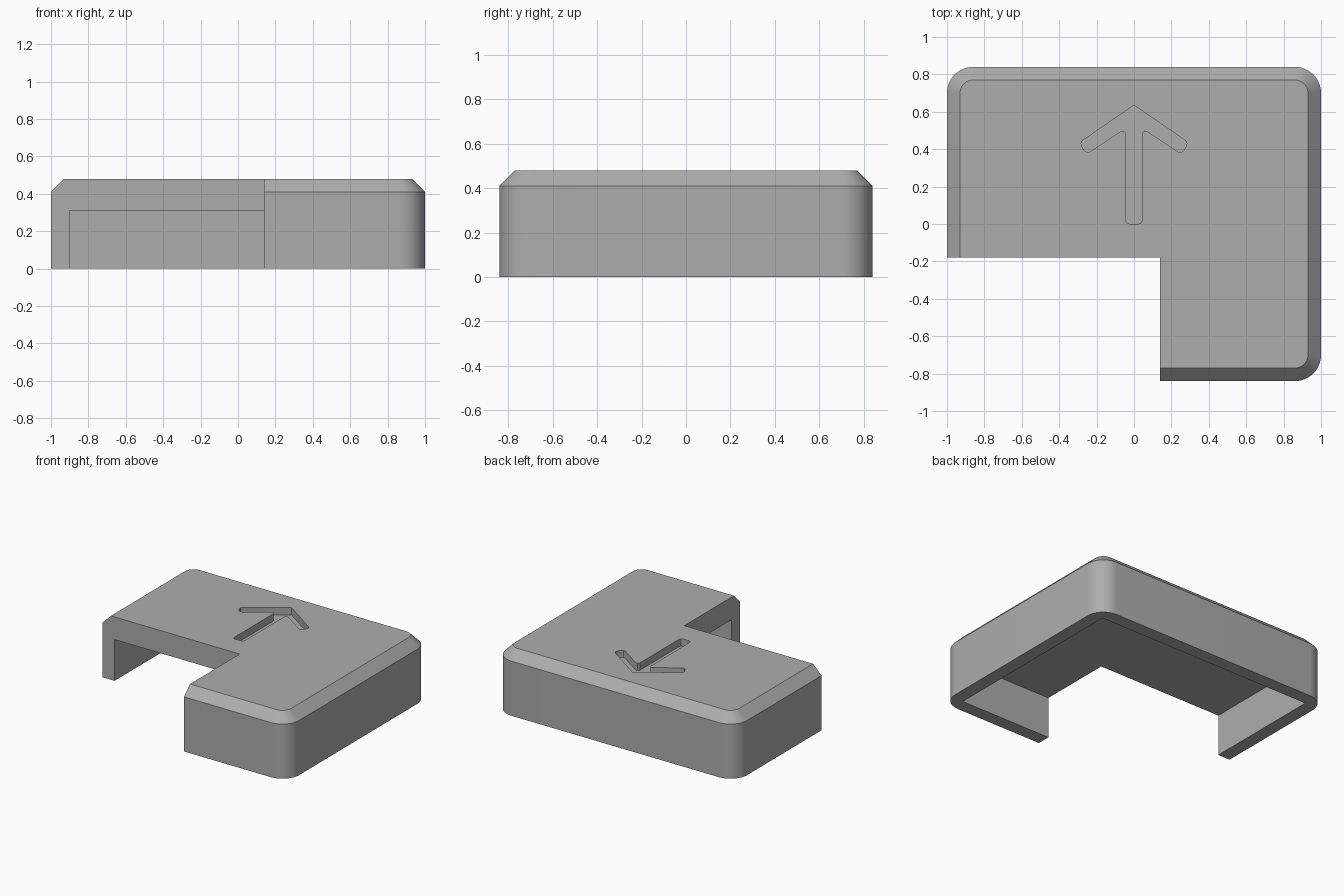
import bpy, bmesh, math

if "Cube" in bpy.data.objects:
    bpy.data.objects.remove(bpy.data.objects["Cube"])

grey = bpy.data.materials.new("plain grey")
grey.diffuse_color = (0.42, 0.42, 0.42, 1)
grey.use_nodes = True
grey.node_tree.nodes["Principled BSDF"].inputs["Base Color"].default_value = grey.diffuse_color


def loft(name, rings):
    """Closed solid through matching rings of points, bottom to top."""
    bm = bmesh.new()
    loops = [[bm.verts.new(p) for p in ring] for ring in rings]
    n = len(loops[0])
    for a, b in zip(loops, loops[1:]):
        for i in range(n):
            j = (i + 1) % n
            bm.faces.new((a[i], a[j], b[j], b[i]))
    bm.faces.new(loops[0][::-1])
    bm.faces.new(loops[-1])
    bmesh.ops.recalc_face_normals(bm, faces=bm.faces)
    mesh = bpy.data.meshes.new(name)
    bm.to_mesh(mesh)
    bm.free()
    mesh.materials.append(grey)
    ob = bpy.data.objects.new(name, mesh)
    bpy.context.collection.objects.link(ob)
    return ob


def rounded_rect(hx, hy, r, z, steps=12):
    pts = []
    for k, (sx, sy) in enumerate(((1, 1), (-1, 1), (-1, -1), (1, -1))):
        for i in range(steps + 1):
            a = math.pi / 2 * (k + i / steps)
            pts.append((sx * (hx - r) + r * math.cos(a),
                        sy * (hy - r) + r * math.sin(a), z))
    return pts


def prism(name, outline, z0, z1):
    return loft(name, [[(x, y, z) for x, y in outline] for z in (z0, z1)])


def box(name, x0, x1, y0, y1, z0, z1):
    return prism(name, [(x0, y0), (x1, y0), (x1, y1), (x0, y1)], z0, z1)


# Rounded cover with a chamfered top rim
cover = loft("corner_cover", [rounded_rect(1, 0.84, 0.14, 0),
                              rounded_rect(1, 0.84, 0.14, 0.41),
                              rounded_rect(0.93, 0.77, 0.07, 0.48)])

# Arrow outline: right half, then mirrored
half = [(0.025, 0), (0.038, 0.006), (0.044, 0.02), (0.044, 0.485), (0.055, 0.499),
        (0.072, 0.496), (0.235, 0.386), (0.25, 0.382), (0.263, 0.389),
        (0.28, 0.416), (0.283, 0.432), (0.275, 0.446)]
arrow = half + [(0, 0.635)] + [(-x, y) for x, y in reversed(half)]

# Cutters: hollow underside, missing corner quarter, engraved arrow
cutters = [box("hollow_cutter", -0.9, 0.9, -0.74, 0.74, -0.2, 0.31),
           box("notch_cutter", -1.3, 0.14, -1.2, -0.18, -0.3, 0.8),
           prism("arrow_cutter", arrow, 0.425, 0.7)]

bpy.context.view_layer.objects.active = cover
for cutter in cutters:
    cutter.hide_render = True
    mod = cover.modifiers.new(cutter.name, 'BOOLEAN')
    mod.operation = 'DIFFERENCE'
    mod.solver = 'EXACT'
    mod.object = cutter
    bpy.ops.object.modifier_apply(modifier=mod.name)
    bpy.data.objects.remove(cutter)

# Smooth the round corners, keep the rims sharp
bpy.ops.object.select_all(action='DESELECT')
cover.select_set(True)
bpy.ops.object.shade_smooth_by_angle(angle=math.radians(30))
